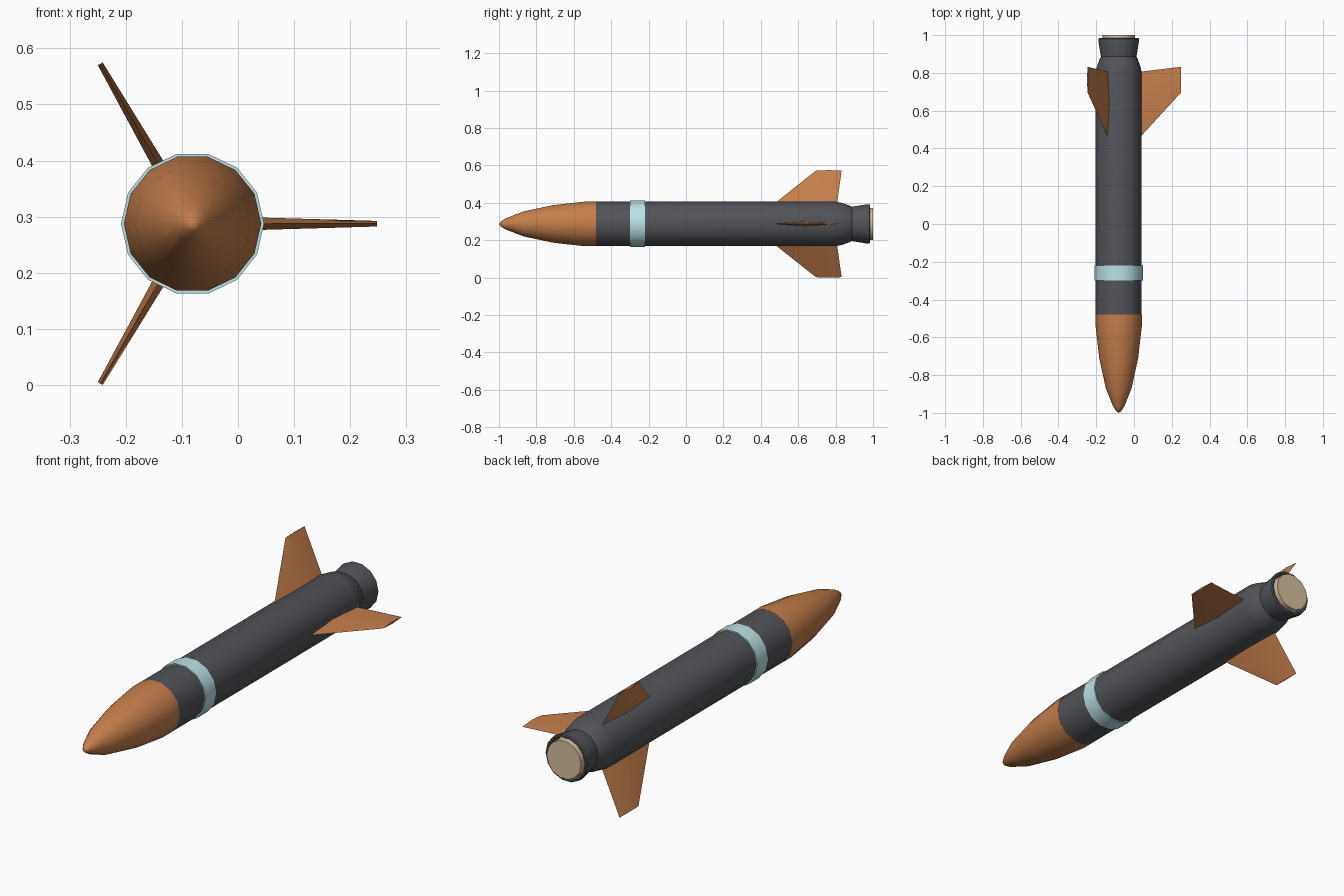
import bpy, bmesh, math
from mathutils import Vector

if "Cube" in bpy.data.objects:
    bpy.data.objects.remove(bpy.data.objects["Cube"])

CX, CZ, SIDES = -0.081, 0.2875, 14


def material(name, rgb):
    m = bpy.data.materials.new(name)
    m.diffuse_color = (*rgb, 1)
    m.use_nodes = True
    m.node_tree.nodes["Principled BSDF"].inputs["Base Color"].default_value = m.diffuse_color
    return m


ORANGE = material("burnt_orange", (0.56, 0.21, 0.07))
DARK = material("charcoal", (0.085, 0.088, 0.10))
CYAN = material("pale_cyan", (0.50, 0.76, 0.79))
TAN = material("tan", (0.68, 0.52, 0.34))


def finish(bm, name, mat):
    bmesh.ops.recalc_face_normals(bm, faces=bm.faces)
    me = bpy.data.meshes.new(name)
    bm.to_mesh(me)
    bm.free()
    me.materials.append(mat)
    ob = bpy.data.objects.new(name, me)
    bpy.context.collection.objects.link(ob)
    ob.location = (CX, 0, CZ)
    bpy.ops.object.select_all(action='DESELECT')
    ob.select_set(True)
    bpy.context.view_layer.objects.active = ob
    bpy.ops.object.shade_smooth_by_angle(angle=math.radians(32))
    return ob


def lathe(name, profile, mat, closed=False):
    """Revolve (y, radius) points about the long axis; cap open ends."""
    bm = bmesh.new()
    rings = []
    for y, r in profile:
        if r == 0:
            rings.append([bm.verts.new((0, y, 0))] * SIDES)
        else:
            rings.append([bm.verts.new((r * math.cos(a), y, r * math.sin(a)))
                          for a in (math.tau * i / SIDES for i in range(SIDES))])
    pairs = list(zip(rings, rings[1:]))
    if closed:
        pairs.append((rings[-1], rings[0]))
    for a, b in pairs:
        for i in range(SIDES):
            j = (i + 1) % SIDES
            bm.faces.new(list(dict.fromkeys((a[i], a[j], b[j], b[i]))))
    if not closed:
        for ring in (rings[0], rings[-1]):
            if ring[0] is not ring[1]:
                bm.faces.new(ring)
    return finish(bm, name, mat)


# Nose, body tube and band
lathe("nose_cone", [(-1.0, 0), (-0.99, 0.014), (-0.965, 0.03), (-0.87, 0.068),
                    (-0.71, 0.103), (-0.54, 0.1225), (-0.48, 0.1225)], ORANGE)
lathe("body_tube", [(-0.48, 0.122), (0.80, 0.122), (0.835, 0.115),
                    (0.875, 0.100), (0.89, 0.092)], DARK)
lathe("band", [(-0.30, 0.119), (-0.30, 0.1275), (-0.22, 0.1275), (-0.22, 0.119)],
      CYAN, closed=True)

# Flared nozzle with a recessed lip, and the disc inside it
lathe("nozzle", [(0.88, 0.093), (0.965, 0.107), (0.98, 0.107),
                 (0.985, 0.103), (0.985, 0.096), (0.94, 0.088)], DARK)
lathe("exhaust_disc", [(0.93, 0.087), (1.0, 0.087)], TAN)

# Three swept, tapered fins with a thin diamond section
def fin(name, angle):
    bm = bmesh.new()
    out = Vector((math.cos(angle), 0, math.sin(angle)))
    side = Vector((-math.sin(angle), 0, math.cos(angle)))
    loops = []
    for r, lead, trail, half in ((0.105, 0.45, 0.805, 0.0115), (0.329, 0.695, 0.832, 0.005)):
        mid = lead + (trail - lead) * 0.5
        loops.append([bm.verts.new(out * r + side * t + Vector((0, y, 0)))
                      for y, t in ((lead, 0), (mid, half), (trail, 0), (mid, -half))])
    root, tip = loops
    for i in range(4):
        j = (i + 1) % 4
        bm.faces.new((root[i], root[j], tip[j], tip[i]))
    bm.faces.new(root)
    bm.faces.new(tip)
    finish(bm, name, ORANGE)


for k in range(3):
    fin(f"fin_{k + 1}", math.tau * k / 3)
